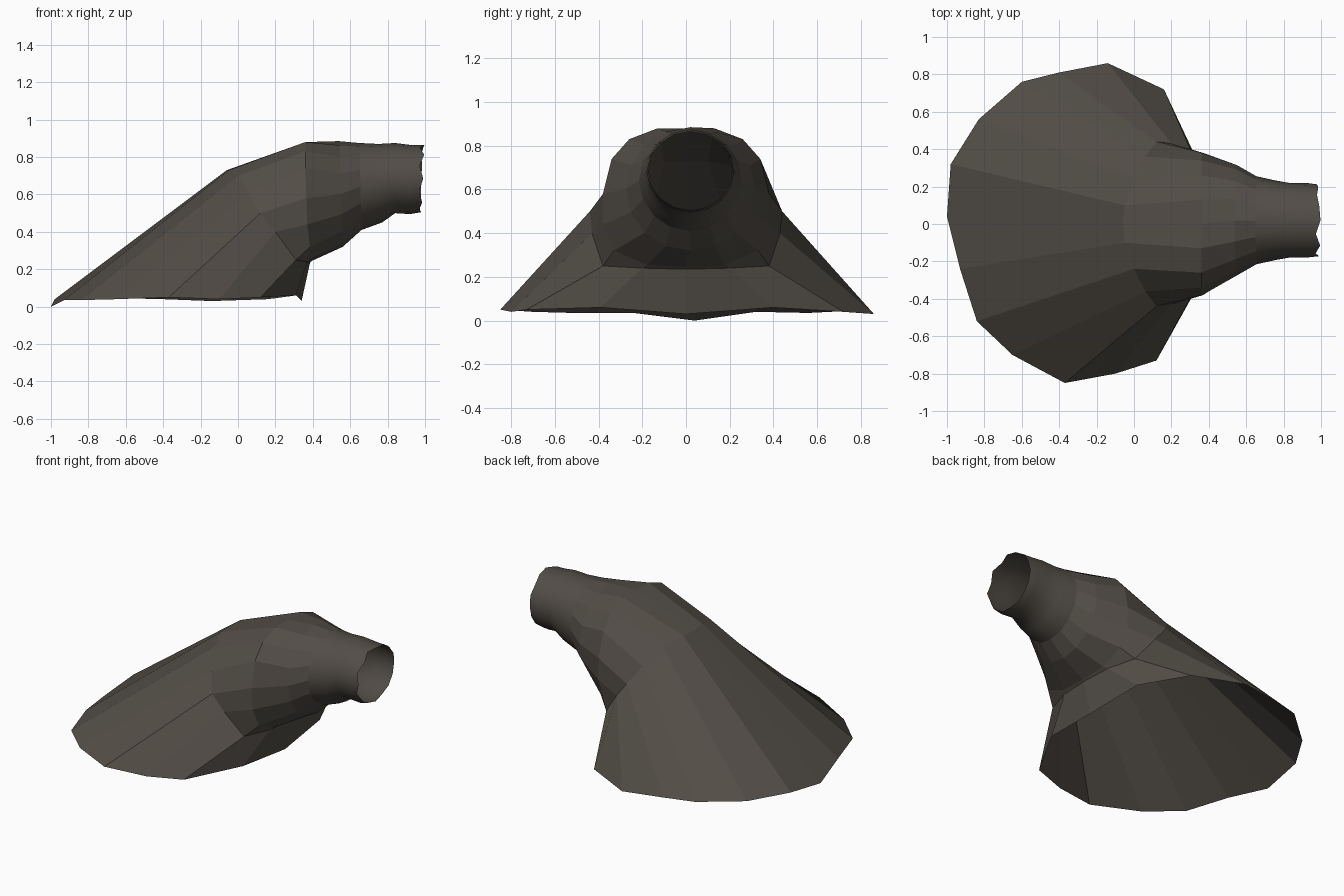
import bpy, bmesh, math

if "Cube" in bpy.data.objects:
    bpy.data.objects.remove(bpy.data.objects["Cube"])

N = 16  # points round every ring, index 0 on top, running over the -y side

stone = bpy.data.materials.new("dark warm grey")
stone.diffuse_color = (0.085, 0.074, 0.062, 1)
stone.use_nodes = True
stone.node_tree.nodes["Principled BSDF"].inputs["Base Color"].default_value = stone.diffuse_color

# Uneven bottom rim of the flared skirt
rim = [(-1.0, .04, .0), (-.93, -.24, .035), (-.84, -.52, .035), (-.65, -.70, .04),
       (-.37, -.85, .05), (-.10, -.80, .04), (.12, -.73, .05), (.31, -.39, .06),
       (.34, 0, .03), (.31, .40, .06), (.16, .72, .04), (-.14, .86, .03),
       (-.40, .81, .04), (-.60, .76, .045), (-.83, .56, .035), (-.98, .32, .04)]


def mirrored(half):
    """Nine points from top to bottom on the -y side, mirrored to +y."""
    return half + [(x, -y, z) for x, y, z in half[-2:0:-1]]


# Tilted rings at the shoulder and the bend
shoulder = mirrored([(-.06, 0, .73), (-.05, -.10, .73), (0, -.24, .70),
                     (.06, -.36, .60), (.12, -.44, .50), (.20, -.43, .40),
                     (.31, -.38, .25), (.37, -.20, .24), (.385, 0, .235)])
bend = mirrored([(.36, 0, .88), (.36, -.13, .88), (.36, -.26, .83),
                 (.36, -.34, .74), (.365, -.38, .58), (.37, -.38, .44),
                 (.385, -.33, .32), (.39, -.18, .255), (.395, 0, .245)])


def oval(x, lean, top, bottom, half_width):
    """Upright oval ring; lean shifts the bottom along x."""
    pts = []
    for i in range(N):
        a = 2 * math.pi * i / N
        c = math.cos(a)
        pts.append((x + lean * (1 - c) / 2, .02 - half_width * math.sin(a),
                    (top + bottom) / 2 + (top - bottom) / 2 * c))
    return pts


# Neck and slightly flared, wavy mouth
neck = [oval(.54, .02, .885, .32, .295), oval(.65, .01, .875, .41, .235),
        oval(.75, .02, .87, .45, .212), oval(.84, .0, .875, .50, .198),
        oval(.92, .0, .865, .495, .200)]
mouth = [(x + .012 * math.cos(3 * i), y, z)
         for i, (x, y, z) in enumerate(oval(.985, -.01, .865, .505, .192))]


def loft(name, rings, smooth_from):
    bm = bmesh.new()
    loops = [[bm.verts.new(p) for p in r] for r in rings]
    for k, (a, b) in enumerate(zip(loops, loops[1:])):
        for i in range(N):
            j = (i + 1) % N
            f = bm.faces.new((a[i], a[j], b[j], b[i]))
            f.smooth = k >= smooth_from
    bmesh.ops.recalc_face_normals(bm, faces=bm.faces)
    # open shell: make sure the outside faces outwards
    bm.faces.ensure_lookup_table()
    bm.normal_update()
    if bm.faces[0].normal.z < 0:
        bmesh.ops.reverse_faces(bm, faces=bm.faces[:])
    me = bpy.data.meshes.new(name)
    bm.to_mesh(me)
    bm.free()
    me.materials.append(stone)
    ob = bpy.data.objects.new(name, me)
    bpy.context.collection.objects.link(ob)
    return ob


# Open-ended hood: faceted skirt and bend, smooth spout
loft("hood_with_spout", [rim, shoulder, bend] + neck + [mouth], 4)
